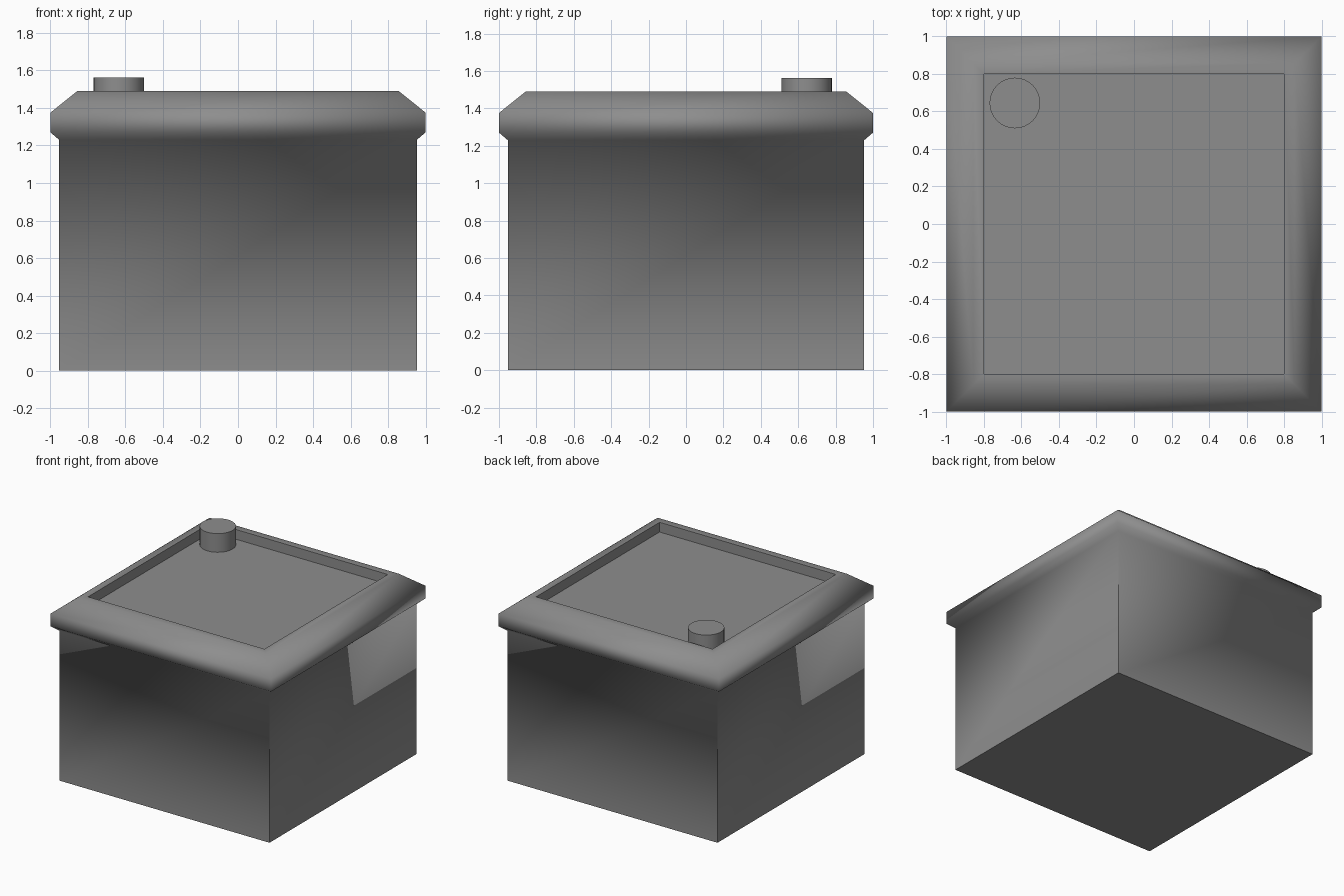
import bpy
import bmesh
import math

cube = bpy.data.objects.get("Cube")
if cube:
    bpy.data.objects.remove(cube, do_unlink=True)

FLOOR_Z = 1.41

grey = bpy.data.materials.new("plain_grey")
grey.use_nodes = True
colour = (0.27, 0.27, 0.27, 1)
grey.diffuse_color = colour
grey.node_tree.nodes["Principled BSDF"].inputs["Base Color"].default_value = colour


def finish(obj):
    """Give a part its colour and smooth shading with sharp edges."""
    obj.data.materials.append(grey)
    bpy.ops.object.select_all(action="DESELECT")
    obj.select_set(True)
    bpy.context.view_layer.objects.active = obj
    bpy.ops.object.shade_smooth_by_angle(angle=math.radians(60))


def square_loft(name, profile):
    """Join square rings of (half width, height) and cap both ends."""
    bm = bmesh.new()
    corners = ((-1, -1), (1, -1), (1, 1), (-1, 1))
    rings = [[bm.verts.new((sx * w, sy * w, z)) for sx, sy in corners]
             for w, z in profile]
    for low, high in zip(rings, rings[1:]):
        for i in range(4):
            j = (i + 1) % 4
            bm.faces.new((low[i], low[j], high[j], high[i]))
    bm.faces.new(rings[0][::-1])
    bm.faces.new(rings[-1])
    mesh = bpy.data.meshes.new(name)
    bm.to_mesh(mesh)
    bm.free()
    obj = bpy.data.objects.new(name, mesh)
    bpy.context.collection.objects.link(obj)
    finish(obj)


# Box body with flared lip, sloped rim and recessed top
square_loft("body_with_rim", [
    (0.953, 0), (0.953, 1.23), (1, 1.27), (1, 1.375),
    (0.857, 1.49), (0.8, 1.49), (0.8, FLOOR_Z),
])

# Round cap in the back corner of the recess
cap_top = 1.563
bpy.ops.mesh.primitive_cylinder_add(
    vertices=32, radius=0.135, depth=cap_top - FLOOR_Z,
    location=(-0.635, 0.645, (cap_top + FLOOR_Z) / 2))
cap = bpy.context.object
cap.name = "round_cap"
finish(cap)
